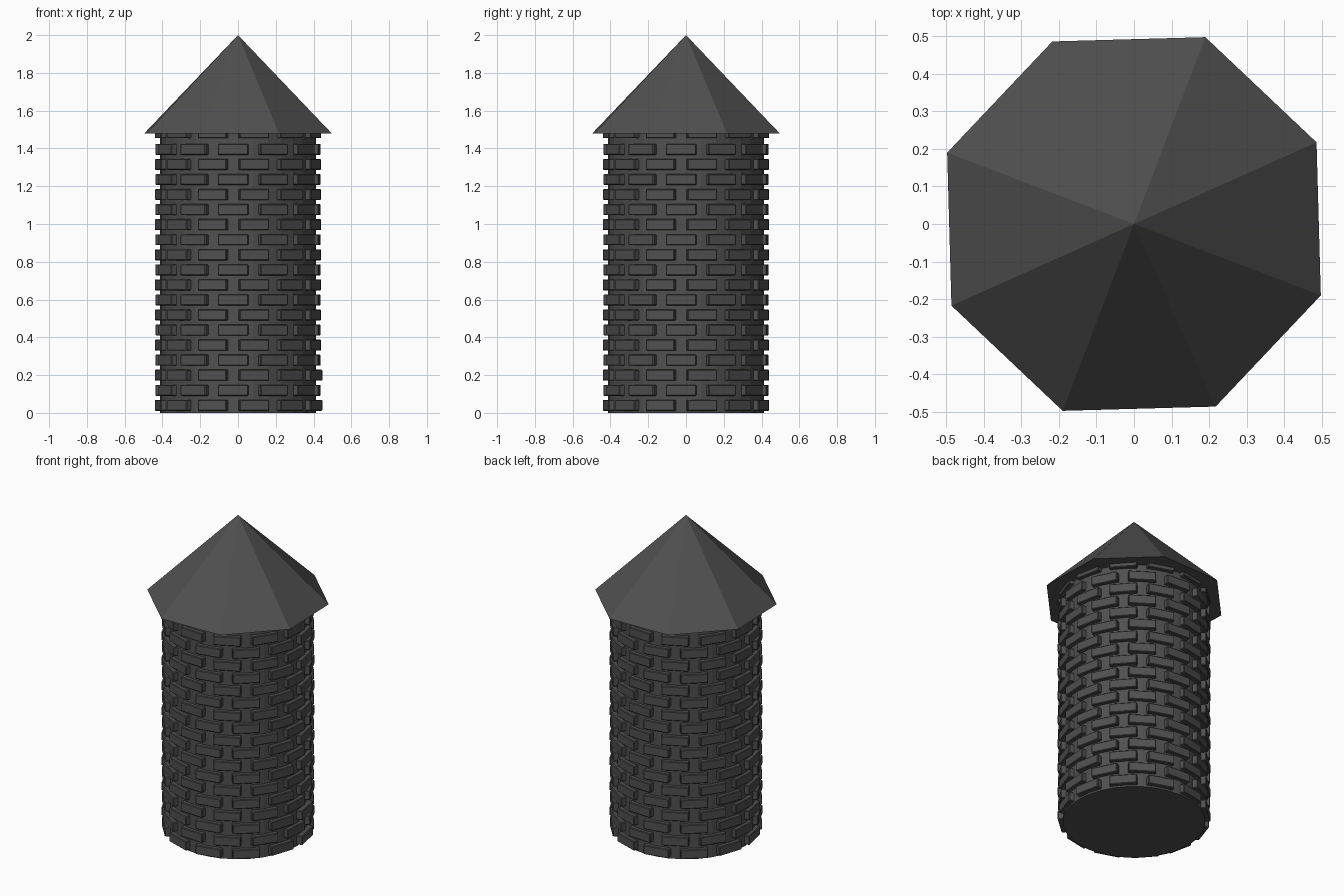
import bpy, bmesh, math
from mathutils import Matrix

if "Cube" in bpy.data.objects:
    bpy.data.objects.remove(bpy.data.objects["Cube"])

mat = bpy.data.materials.new("dark grey stone")
mat.diffuse_color = (0.08, 0.08, 0.08, 1)
mat.use_nodes = True
mat.node_tree.nodes["Principled BSDF"].inputs["Base Color"].default_value = mat.diffuse_color


def finish(name, bm):
    mesh = bpy.data.meshes.new(name)
    bm.to_mesh(mesh)
    bm.free()
    mesh.materials.append(mat)
    obj = bpy.data.objects.new(name, mesh)
    bpy.context.scene.collection.objects.link(obj)
    return obj


def cone(name, r1, r2, z0, z1, sides, turn):
    bm = bmesh.new()
    m = Matrix.Translation((0, 0, (z0 + z1) / 2)) @ Matrix.Rotation(turn, 4, 'Z')
    bmesh.ops.create_cone(bm, cap_ends=True, segments=sides, radius1=r1,
                          radius2=r2, depth=z1 - z0, matrix=m)
    return finish(name, bm)


# round tower core
cone("tower_core", 0.412, 0.412, 0, 1.48, 32, 0)

# eight-sided pointed roof, slightly turned; first vertex lies on a facet corner
roof_bm = bmesh.new()
ring = []
for k in range(8):
    a = math.radians(24.1 + 45 * k)
    ring.append(roof_bm.verts.new((0.533 * math.cos(a), 0.533 * math.sin(a), 1.478)))
tip = roof_bm.verts.new((0, 0, 2.0))
for k in range(8):
    roof_bm.faces.new((ring[k], ring[(k + 1) % 8], tip))
roof_bm.faces.new(ring[::-1])
finish("roof", roof_bm)

# staggered courses of raised bricks
PER_ROW, ROWS, PITCH = 12, 19, 0.0797
bm = bmesh.new()
for row in range(ROWS):
    z = 0.04 + PITCH * row
    shift = -3.5 if row % 2 else 11.5
    for k in range(PER_ROW):
        angle = math.radians(shift + k * 360 / PER_ROW)
        # two loose bricks on the right stick out a little further
        out = 0.006 if k == 0 and row in (0, 2) else 0
        height = min(0.058, 2 * (1.495 - z))
        m = (Matrix.Rotation(angle, 4, 'Z')
             @ Matrix.Translation((0.408 + out, 0, z))
             @ Matrix.Diagonal((0.052, 0.16, height, 1)))
        bmesh.ops.create_cube(bm, size=1, matrix=m)
bricks = finish("bricks", bm)
bevel = bricks.modifiers.new("worn_edges", 'BEVEL')
bevel.width = 0.004
bevel.segments = 1
